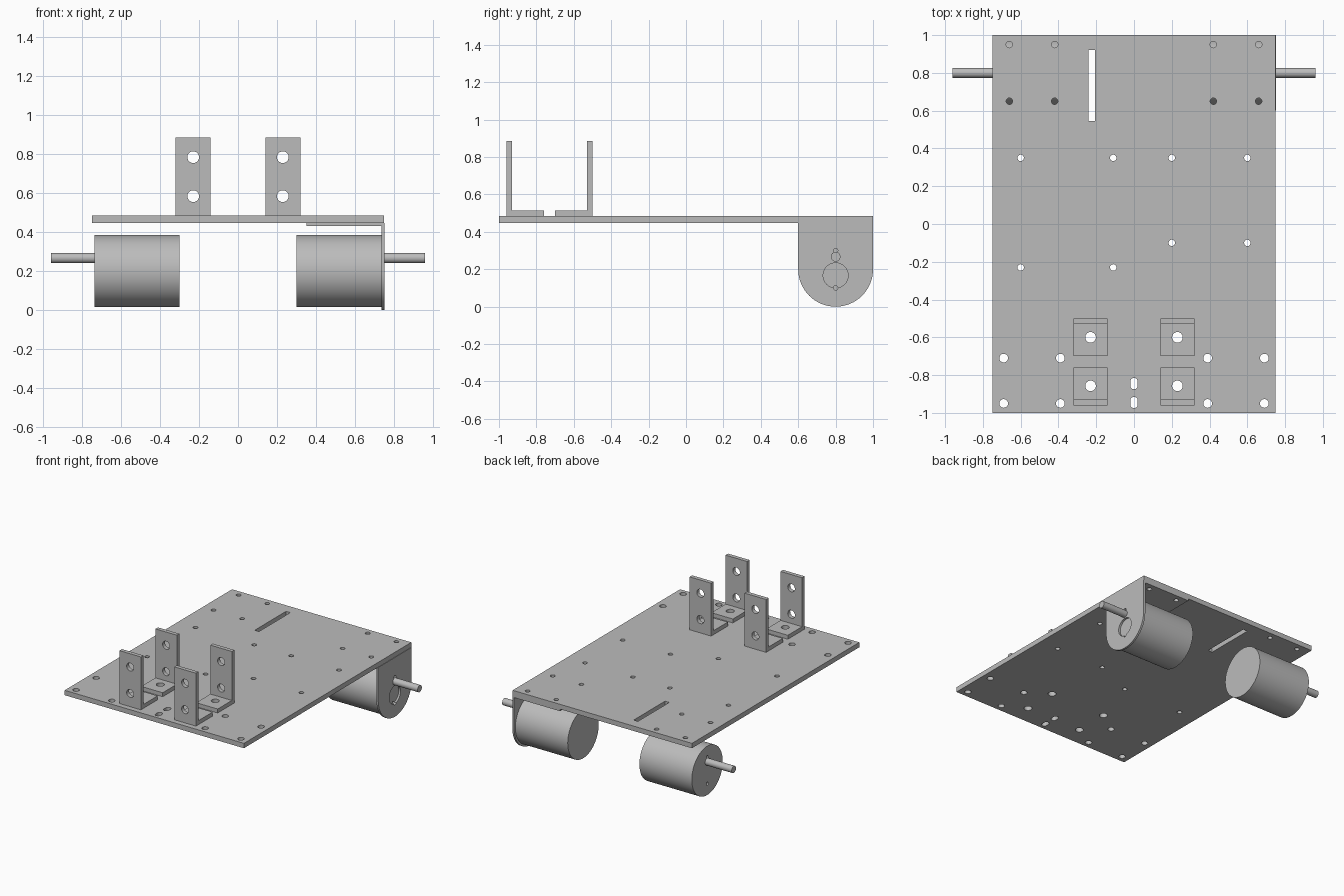
import bpy, bmesh, math

cube = bpy.data.objects.get("Cube")
if cube:
    bpy.data.objects.remove(cube, do_unlink=True)

grey = bpy.data.materials.new("plain grey")
grey.use_nodes = True
colour = (0.5, 0.5, 0.5, 1)
grey.diffuse_color = colour
grey.node_tree.nodes["Principled BSDF"].inputs["Base Color"].default_value = colour

PLACE = {"x": lambda u, v, w: (w, u, v),
         "y": lambda u, v, w: (u, w, v),
         "z": lambda u, v, w: (u, v, w)}


def circle(u, v, r, n=32):
    return [(u + r * math.cos(math.tau * i / n), v + r * math.sin(math.tau * i / n))
            for i in range(n)]


def rect(u0, u1, v0, v1):
    return [(u0, v0), (u1, v0), (u1, v1), (u0, v1)]


def slot(u, v, r, half):
    """Vertical slot with round ends."""
    return [(p, q + math.copysign(half, q - v)) for p, q in
            [(u + r * math.cos(a), v + r * math.sin(a))
             for a in [math.tau * (i + 0.5) / 24 for i in range(24)]]]


def make(name, prisms):
    """Mesh object from extruded outlines: (outline, axis, start, end)."""
    bm = bmesh.new()
    for outline, axis, a, b in prisms:
        lo, hi = [[bm.verts.new(PLACE[axis](u, v, w)) for u, v in outline] for w in (a, b)]
        bm.faces.new(lo[::-1])
        bm.faces.new(hi)
        n = len(outline)
        for i in range(n):
            j = (i + 1) % n
            bm.faces.new((lo[i], lo[j], hi[j], hi[i]))
    bmesh.ops.recalc_face_normals(bm, faces=bm.faces)
    mesh = bpy.data.meshes.new(name)
    bm.to_mesh(mesh)
    bm.free()
    mesh.materials.append(grey)
    obj = bpy.data.objects.new(name, mesh)
    bpy.context.collection.objects.link(obj)
    return obj


def finish(obj, holes=()):
    """Cut the holes, then smooth the round walls."""
    bpy.ops.object.select_all(action="DESELECT")
    bpy.context.view_layer.objects.active = obj
    obj.select_set(True)
    if holes:
        cutter = make("cutter", holes)
        cutter.hide_render = True
        mod = obj.modifiers.new("holes", "BOOLEAN")
        mod.operation, mod.object = "DIFFERENCE", cutter
        mod.solver, mod.use_self = "EXACT", True
        bpy.ops.object.modifier_apply(modifier=mod.name)
        bpy.data.objects.remove(cutter, do_unlink=True)
    bpy.ops.object.shade_smooth_by_angle(angle=math.radians(30))


BOTTOM, TOP = 0.448, 0.485
MOTOR_Y, MOTOR_Z = 0.8, 0.2
SHAFT_Z = 0.267

# Base plate with its mounting holes and slots
mount_holes = [(x, y) for x in (0.42, 0.66) for y in (0.65, 0.95)]
outlines = [circle(s * x, y, 0.017) for s in (-1, 1) for x, y in mount_holes]
outlines += [circle(x, 0.35, 0.017) for x in (-0.6, -0.11, 0.2, 0.6)]
outlines += [circle(x, -0.1, 0.017) for x in (0.2, 0.6)]
outlines += [circle(x, -0.23, 0.017) for x in (-0.6, -0.11)]
outlines += [circle(x, y, 0.023) for x in (-0.69, -0.39, 0.39, 0.69) for y in (-0.71, -0.95)]
outlines += [circle(x, y, 0.028) for x in (-0.23, 0.23) for y in (-0.6, -0.857)]
outlines += [slot(0, y, 0.02, 0.01) for y in (-0.845, -0.945)]
outlines.append(rect(-0.242, -0.206, 0.545, 0.92))
plate = make("base_plate", [(rect(-0.75, 0.75, -1, 1), "z", BOTTOM, TOP)])
finish(plate, [(o, "z", 0.4, 0.55) for o in outlines])

# Upright L brackets, in facing pairs
T, FOOT, HEIGHT = 0.03, 0.2, 0.4
for side, x in (("right", -0.23), ("left", 0.23)):
    for place, y, d in (("front", -0.96, 1), ("rear", -0.5, -1)):
        profile = [(y, TOP), (y + d * FOOT, TOP), (y + d * FOOT, TOP + T),
                   (y + d * T, TOP + T), (y + d * T, TOP + HEIGHT), (y, TOP + HEIGHT)]
        obj = make(f"{side}_{place}_angle_bracket", [(profile, "x", x - 0.09, x + 0.09)])
        holes = [(circle(x, z, 0.03), "y", y - 0.05, y + 0.05) for z in (0.585, 0.785)]
        holes.append((circle(x, -0.857 if d > 0 else -0.6, 0.028), "z", 0.45, 0.55))
        finish(obj, holes)

# Motors with off-centre shafts and small blind holes in the end face
pins = [circle(MOTOR_Y, z, 0.012, 16) for z in (0.1, 0.3)]
for side, s in (("right", -1), ("left", 1)):
    body = make(f"{side}_motor", [(circle(MOTOR_Y, MOTOR_Z, 0.185, 64), "x", s * 0.3, s * 0.738)])
    finish(body, [(p, "x", s * 0.71, s * 0.78) for p in pins])
    finish(make(f"{side}_motor_shaft",
                [(circle(MOTOR_Y, SHAFT_Z, 0.026), "x", s * 0.7, s * 0.96)]))

# Motor mount: round-ended side plate and a flange under the base plate
arc = [(MOTOR_Y - 0.2 * math.cos(math.pi * i / 32), 0.2 - 0.2 * math.sin(math.pi * i / 32))
       for i in range(33)]
side_plate = make("motor_mount_side", [(arc + [(1, BOTTOM), (0.6, BOTTOM)], "x", 0.738, 0.753)])
finish(side_plate, [(o, "x", 0.7, 0.8) for o in pins + [circle(MOTOR_Y, 0.167, 0.067)]])
flange = make("motor_mount_flange", [(rect(0.353, 0.738, 0.6, 1), "z", 0.433, BOTTOM)])
finish(flange, [(circle(x, y, 0.017), "z", 0.4, 0.5) for x, y in mount_holes])
